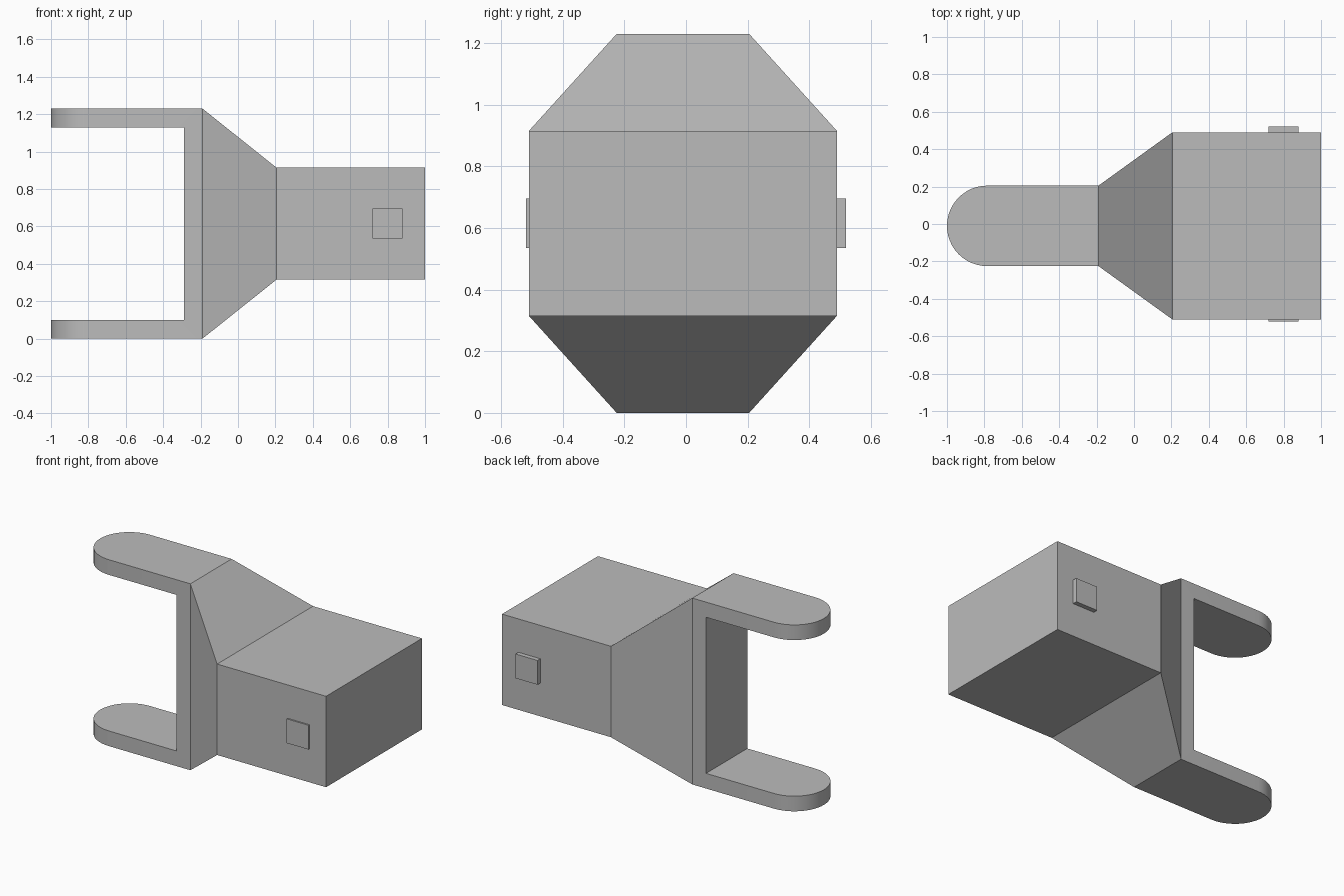
import bpy, bmesh

if "Cube" in bpy.data.objects:
    bpy.data.objects.remove(bpy.data.objects["Cube"], do_unlink=True)

grey = bpy.data.materials.new("plain grey")
grey.use_nodes = True
colour = (0.5, 0.5, 0.5, 1)
grey.diffuse_color = colour
grey.node_tree.nodes["Principled BSDF"].inputs["Base Color"].default_value = colour

MID_Y, MID_Z = -0.01, 0.615
FORK_W, FORK_H = 0.43, 1.23
BODY_W, BODY_H = 1.0, 0.6
NECK_X, BODY_X = -0.19, 0.205


def finish(name, bm):
    bmesh.ops.recalc_face_normals(bm, faces=bm.faces)
    mesh = bpy.data.meshes.new(name)
    bm.to_mesh(mesh)
    bm.free()
    mesh.materials.append(grey)
    obj = bpy.data.objects.new(name, mesh)
    bpy.context.collection.objects.link(obj)
    return obj


def block(name, x0, x1, size0, size1, mid_y=MID_Y):
    """Box along x whose (width, height) runs from size0 to size1."""
    bm = bmesh.new()
    bmesh.ops.create_cube(bm, size=1)
    for v in bm.verts:
        x, (w, h) = (x0, size0) if v.co.x < 0 else (x1, size1)
        v.co = (x, mid_y + v.co.y * w, MID_Z + v.co.z * h)
    return finish(name, bm)


# Main body and tapered neck
block("body", BODY_X, 1.0, (BODY_W, BODY_H), (BODY_W, BODY_H))
block("tapered_neck", NECK_X, BODY_X, (FORK_W, FORK_H), (BODY_W, BODY_H))

# Square pin showing on both sides of the body
block("cross_pin", 0.72, 0.88, (1.04, 0.16), (1.04, 0.16), mid_y=0.0)

# Fork: U profile extruded across y, with rounded arm tips
t = 0.1
profile = [(NECK_X, 0), (-1, 0), (-1, t), (NECK_X - t, t),
           (NECK_X - t, FORK_H - t), (-1, FORK_H - t), (-1, FORK_H), (NECK_X, FORK_H)]
bm = bmesh.new()
face = bm.faces.new([bm.verts.new((x, MID_Y - FORK_W / 2, z)) for x, z in profile])
ext = bmesh.ops.extrude_face_region(bm, geom=[face])
bmesh.ops.translate(bm, vec=(0, FORK_W, 0),
                    verts=[g for g in ext["geom"] if isinstance(g, bmesh.types.BMVert)])
tips = [e for e in bm.edges
        if all(v.co.x < -0.99 for v in e.verts)
        and abs(e.verts[0].co.y - e.verts[1].co.y) < 0.01]
bmesh.ops.bevel(bm, geom=tips, offset=FORK_W / 2 - 0.0001, segments=12,
                profile=0.5, affect='EDGES')
bmesh.ops.remove_doubles(bm, verts=bm.verts, dist=0.001)
fork = finish("fork", bm)

# Smooth only the round tips
bpy.ops.object.select_all(action='DESELECT')
fork.select_set(True)
bpy.context.view_layer.objects.active = fork
bpy.ops.object.shade_smooth_by_angle(angle=0.5)
